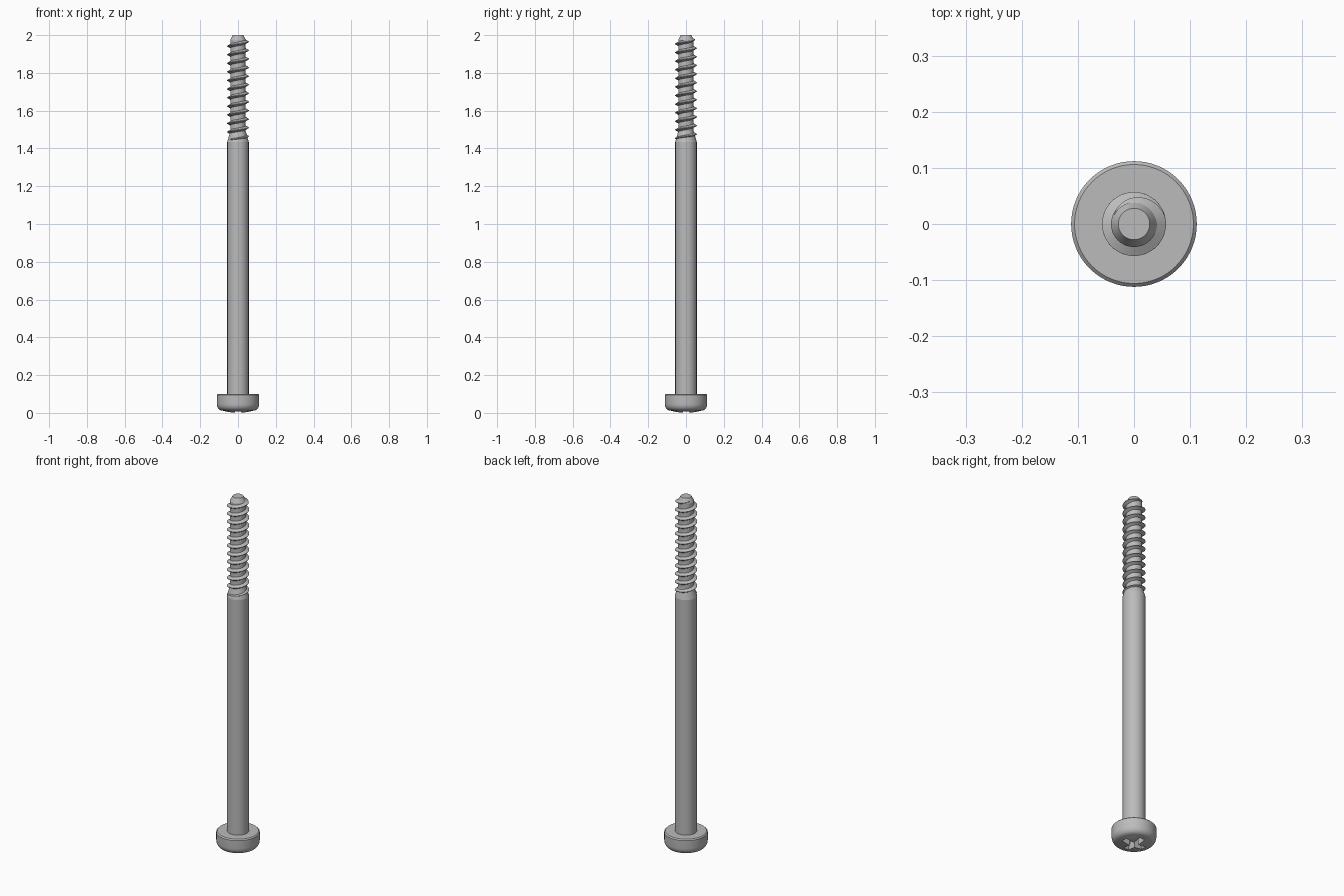
import bpy, bmesh, math
from math import pi, cos, sin, tau

cube = bpy.data.objects.get("Cube")
if cube:
    bpy.data.objects.remove(cube, do_unlink=True)

SEG = 64
SHANK_R, CORE_R = 0.057, 0.041
PITCH = 0.0455

steel = bpy.data.materials.new("grey steel")
steel.use_nodes = True
grey = (0.5, 0.5, 0.5, 1)
steel.diffuse_color = grey
steel.node_tree.nodes["Principled BSDF"].inputs["Base Color"].default_value = grey


def make_object(name, bm):
    bmesh.ops.recalc_face_normals(bm, faces=bm.faces[:])
    mesh = bpy.data.meshes.new(name)
    bm.to_mesh(mesh)
    bm.free()
    mesh.materials.append(steel)
    obj = bpy.data.objects.new(name, mesh)
    bpy.context.collection.objects.link(obj)
    return obj


def loft(name, rings, closed=True):
    """Skin a list of rings of points and cap both ends."""
    bm = bmesh.new()
    loops = [[bm.verts.new(p) for p in ring] for ring in rings]
    n = len(loops[0])
    for a, b in zip(loops, loops[1:]):
        for i in range(n):
            j = (i + 1) % n
            bm.faces.new((a[i], a[j], b[j], b[i]))
    bm.faces.new(loops[0][::-1])
    bm.faces.new(loops[-1])
    return make_object(name, bm)


def turned(name, profile):
    """Round part from (radius, height) pairs."""
    return loft(name, [[(r * cos(tau * i / SEG), r * sin(tau * i / SEG), z)
                        for i in range(SEG)] for r, z in profile])


def smooth(obj, angle=30):
    bpy.ops.object.select_all(action='DESELECT')
    obj.select_set(True)
    bpy.context.view_layer.objects.active = obj
    bpy.ops.object.shade_smooth_by_angle(angle=math.radians(angle))


# Pan head: shallow dome, rounded edge, straight side, small rim chamfer
dome = [(r, 0.012 * (r / 0.082) ** 2) for r in (0.01, 0.03, 0.05, 0.068, 0.082)]
edge = [(0.082 + 0.03 * sin(a), 0.047 - 0.035 * cos(a))
        for a in (pi / 2 * k / 6 for k in range(1, 7))]
head = turned("head", dome + edge + [(0.112, 0.094), (0.106, 0.1)])


# Tapered cross recess in the underside of the head
def cross(arm, w, z):
    quarter = [(arm, -w), (arm, w), (w, w)]
    pts = []
    for k in range(4):
        c, s = round(cos(k * pi / 2)), round(sin(k * pi / 2))
        pts += [(x * c - y * s, x * s + y * c, z) for x, y in quarter]
    return pts


cutter = loft("recess_cutter", [cross(0.075, 0.017, -0.01), cross(0.028, 0.011, 0.07)])
cutter.hide_render = True
cut = head.modifiers.new("recess", 'BOOLEAN')
cut.operation = 'DIFFERENCE'
cut.solver = 'EXACT'
cut.object = cutter
bpy.context.view_layer.objects.active = head
bpy.ops.object.modifier_apply(modifier="recess")
bpy.data.objects.remove(cutter, do_unlink=True)
smooth(head)

# Shank with tapered neck, threaded core and chamfered tip
smooth(turned("shank", [(SHANK_R, 0.09), (SHANK_R, 1.435), (CORE_R, 1.49),
                        (CORE_R, 1.975), (0.028, 2.0)]), 12)

# Right-hand helical thread, fading out at the tip
STEPS = 48
z0, z1 = 1.447, 1.985
count = int((z1 - z0) / PITCH * STEPS)
phase = pi + tau * (z0 - 1.942) / PITCH
sections = []
for i in range(count + 1):
    a = phase + tau * i / STEPS
    z = z0 + PITCH * i / STEPS
    fade = min(1, (count - i) / (STEPS * 0.4))
    crest = CORE_R - 0.002 + (SHANK_R + 0.002 - CORE_R) * fade
    base = 0.003 + 0.009 * fade
    section = [(CORE_R - 0.003, -base), (crest, -0.0015),
               (crest, 0.0015), (CORE_R - 0.003, base)]
    sections.append([(r * cos(a), r * sin(a), z + dz) for r, dz in section])
smooth(loft("thread", sections))
